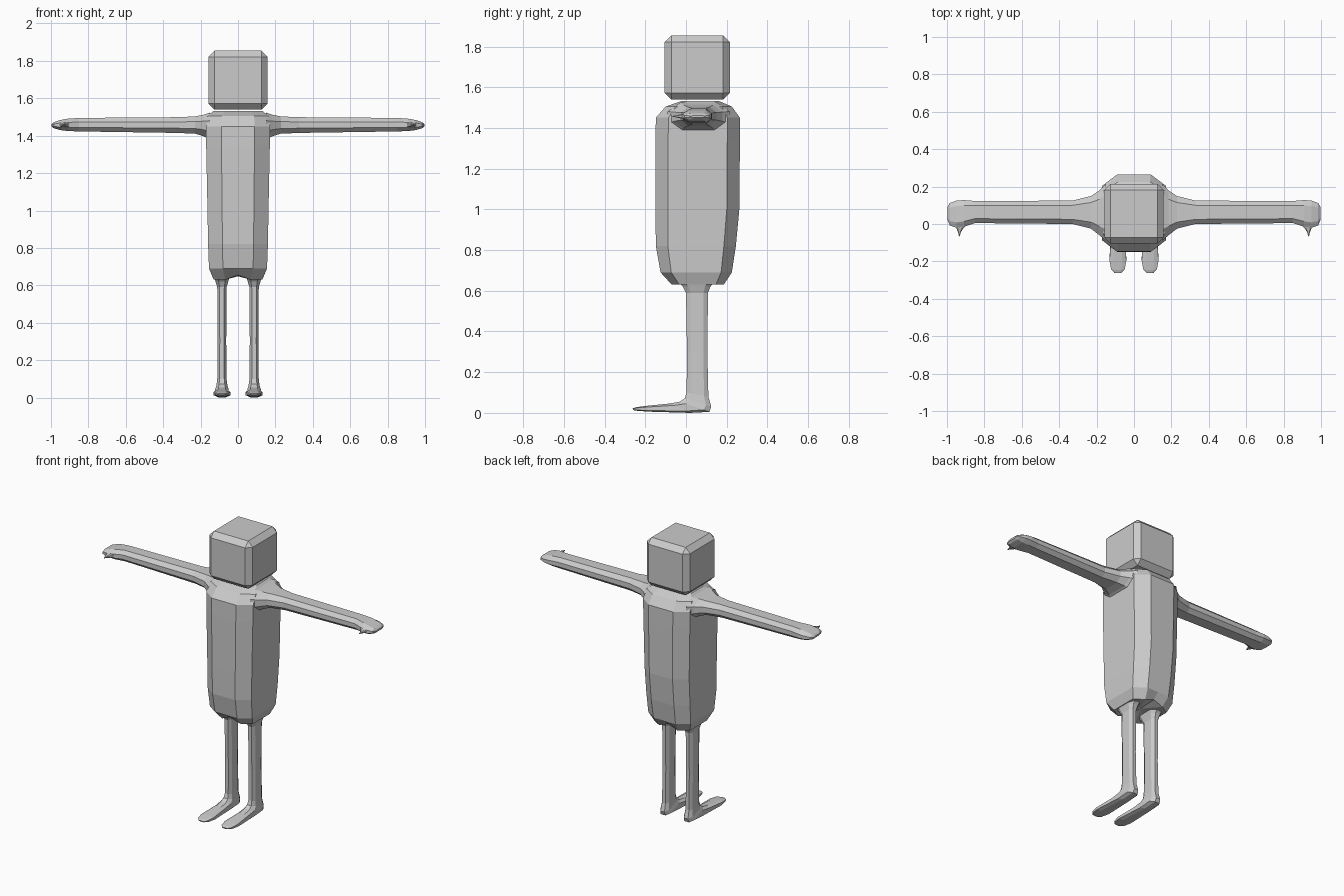
import bpy, bmesh
from mathutils import Vector as V

grey = bpy.data.materials.new("plain grey")
grey.diffuse_color = (0.6, 0.6, 0.6, 1)


def ring(a, b, w, flat=0.5, inset=0.2, lift=None):
    """Eight-sided section from edge a to edge b, with half width w across."""
    a, b, w = V(a), V(b), V(w)
    p, q = a.lerp(b, inset), a.lerp(b, 1 - inset)
    left = [a - w * flat, p - w, q - w, b - w * flat]
    right = [b + w * flat, q + w, p + w, a + w * flat]
    if lift is None:
        return left + right
    up = V((0, 0, lift))
    return left + [b + up] + right + [a + up]


def add_object(name, bm):
    bmesh.ops.recalc_face_normals(bm, faces=bm.faces)
    mesh = bpy.data.meshes.new(name)
    bm.to_mesh(mesh)
    bm.free()
    mesh.materials.append(grey)
    obj = bpy.data.objects.new(name, mesh)
    bpy.context.collection.objects.link(obj)
    return obj


def loft(name, rings, cap_start=True, start_lift=0):
    bm = bmesh.new()
    loops = [[bm.verts.new(p) for p in r] for r in rings]
    n = len(rings[0])
    for lo, hi in zip(loops, loops[1:]):
        for i in range(n):
            j = (i + 1) % n
            bm.faces.new((lo[i], lo[j], hi[j], hi[i]))
    bm.faces.new(loops[-1])
    if cap_start:
        cap = bm.faces.new(loops[0])
        if start_lift:
            centre = bmesh.ops.poke(bm, faces=[cap])["verts"][0]
            centre.co.z += start_lift
    return add_object(name, bm)


# Head: cube with bevelled edges
bm = bmesh.new()
bmesh.ops.create_cube(bm, size=1)
for v in bm.verts:
    v.co = (v.co.x * 0.316, v.co.y * 0.32 + 0.055, v.co.z * 0.316 + 1.697)
bmesh.ops.bevel(bm, geom=bm.edges[:], offset=0.033, segments=1, affect="EDGES")
add_object("head", bm)

# Torso: z, front y, back y, half width, lift of the middle
torso = [
    (0.63, -0.07, 0.185, 0.13, 0.025),
    (0.69, -0.125, 0.225, 0.155, 0),
    (0.82, -0.148, 0.245, 0.160, 0),
    (1.00, -0.15, 0.262, 0.163, 0),
    (1.34, -0.15, 0.265, 0.170, 0),
    (1.45, -0.148, 0.265, 0.172, 0),
    (1.505, -0.10, 0.225, 0.165, 0),
    (1.533, -0.02, 0.16, 0.13, 0),
]
loft("torso", [ring((0, f, z), (0, b, z), (w, 0, 0), 0.52, 0.15, lift)
               for z, f, b, w, lift in torso], start_lift=0.015)

# Arm: x, front y, back y, middle z, half height
arm = [
    (0.150, -0.09, 0.215, 1.452, 0.072),
    (0.185, -0.06, 0.18, 1.455, 0.057),
    (0.230, -0.025, 0.15, 1.457, 0.046),
    (0.330, 0.000, 0.125, 1.457, 0.042),
    (0.850, 0.005, 0.123, 1.459, 0.036),
    (0.910, -0.015, 0.128, 1.458, 0.033),
    (0.950, -0.020, 0.125, 1.457, 0.027),
    (0.985, -0.008, 0.112, 1.456, 0.016),
    (0.998, 0.025, 0.090, 1.456, 0.006),
]
# Thumb: y, inner x, outer x, half height
thumb = [(0.0, 0.89, 0.965, 0.016), (-0.022, 0.912, 0.95, 0.011),
         (-0.045, 0.926, 0.940, 0.006), (-0.066, 0.932, 0.936, 0.002)]
# Leg and foot: front y, front z, back y, back z, half width
leg = [
    (-0.04, 0.645, 0.14, 0.645, 0.042),
    (-0.015, 0.620, 0.12, 0.620, 0.034),
    (0.000, 0.590, 0.108, 0.590, 0.025),
    (0.005, 0.300, 0.105, 0.300, 0.023),
    (0.003, 0.100, 0.110, 0.080, 0.025),
    (-0.006, 0.072, 0.124, 0.030, 0.030),
    (-0.030, 0.055, 0.115, 0.005, 0.036),
    (-0.080, 0.046, 0.020, 0.000, 0.036),
    (-0.200, 0.034, -0.180, 0.006, 0.045),
    (-0.245, 0.028, -0.238, 0.010, 0.036),
    (-0.263, 0.022, -0.260, 0.014, 0.018),
]
for side, s in (("right", -1), ("left", 1)):
    loft(side + "_arm", [ring((s * x, f, z), (s * x, b, z), (0, 0, h), 0.4, 0.2)
                         for x, f, b, z, h in arm], cap_start=False)
    loft(side + "_thumb", [ring((s * i, y, 1.457), (s * o, y, 1.457), (0, 0, h))
                           for y, i, o, h in thumb], cap_start=False)
    loft(side + "_leg", [ring((s * 0.086, f, zf), (s * 0.086, b, zb), (w, 0, 0))
                         for f, zf, b, zb, w in leg], cap_start=False)
